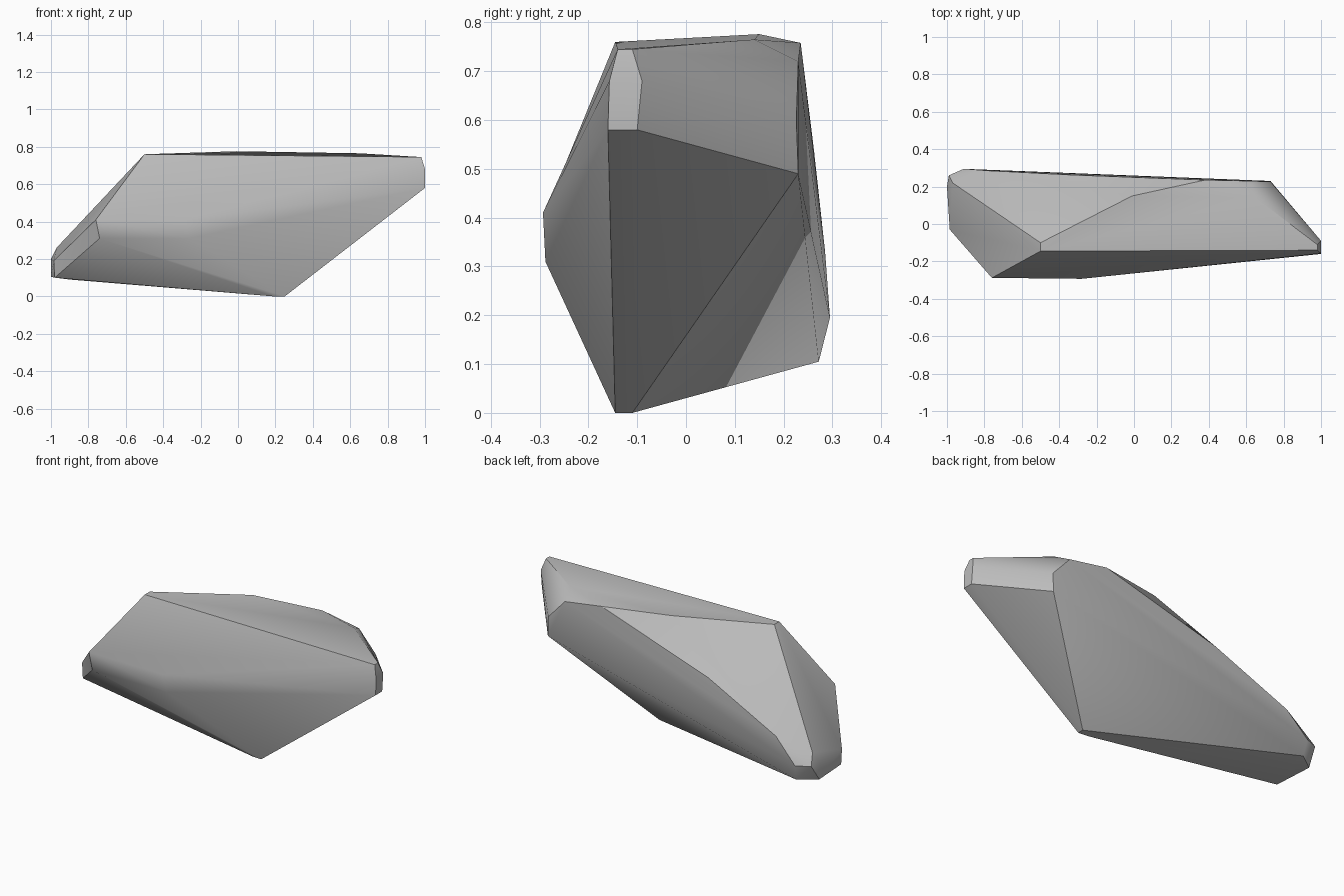
import bpy, bmesh, math

cube = bpy.data.objects.get("Cube")
if cube:
    bpy.data.objects.remove(cube, do_unlink=True)

# Stone colour
stone = bpy.data.materials.new("stone_grey")
stone.use_nodes = True
grey = (0.5, 0.5, 0.5, 1)
stone.diffuse_color = grey
bsdf = stone.node_tree.nodes["Principled BSDF"]
bsdf.inputs["Base Color"].default_value = grey
bsdf.inputs["Roughness"].default_value = 0.8

# Corner points of each region of the boulder
top_ridge = [(-.5, -.145, .76), (-.5, -.1, .76), (-.01, .15, .776),
             (.38, .235, .758), (.65, .14, .765)]
pointed_tip = [(.98, -.14, .745), (.98, -.11, .745), (1, -.09, .68),
               (1, -.1, .58), (1, -.16, .58), (1, -.157, .68)]
rear_shoulder = [(.73, .23, .49), (.73, .226, .6), (.62, .23, .72)]
rear_slope = [(-.33, .262, .54), (-.78, .285, .33), (-.91, .295, .195)]
front_belly = [(-.76, -.288, .41), (-.74, -.285, .31),
               (-.28, -.293, .41), (-.26, -.288, .31)]
blunt_end = [(-.99, .26, .2), (-1, .2, .2), (-1, .2, .105), (-.97, .22, .26),
             (-.98, -.03, .1), (-.985, -.03, .19), (-.9, .272, .105),
             (-.9, .2, .09)]
foot = [(.25, -.145, 0), (.25, -.11, 0), (.19, -.14, 0)]

# Wrap the points in a hull and merge nearly flat facets
bm = bmesh.new()
for region in (top_ridge, pointed_tip, rear_shoulder, rear_slope,
               front_belly, blunt_end, foot):
    for point in region:
        bm.verts.new(point)
hull = bmesh.ops.convex_hull(bm, input=bm.verts)
loose = [v for v in bm.verts if not v.link_faces]
bmesh.ops.delete(bm, geom=loose, context='VERTS')
bmesh.ops.dissolve_limit(bm, angle_limit=math.radians(1.5),
                         verts=bm.verts, edges=bm.edges)
bmesh.ops.recalc_face_normals(bm, faces=bm.faces)

mesh = bpy.data.meshes.new("boulder")
bm.to_mesh(mesh)
bm.free()
mesh.materials.append(stone)
boulder = bpy.data.objects.new("boulder", mesh)
bpy.context.collection.objects.link(boulder)

# Soft facets with crisp main edges
bpy.ops.object.select_all(action='DESELECT')
boulder.select_set(True)
bpy.context.view_layer.objects.active = boulder
bpy.ops.object.shade_smooth_by_angle(angle=math.radians(30))
